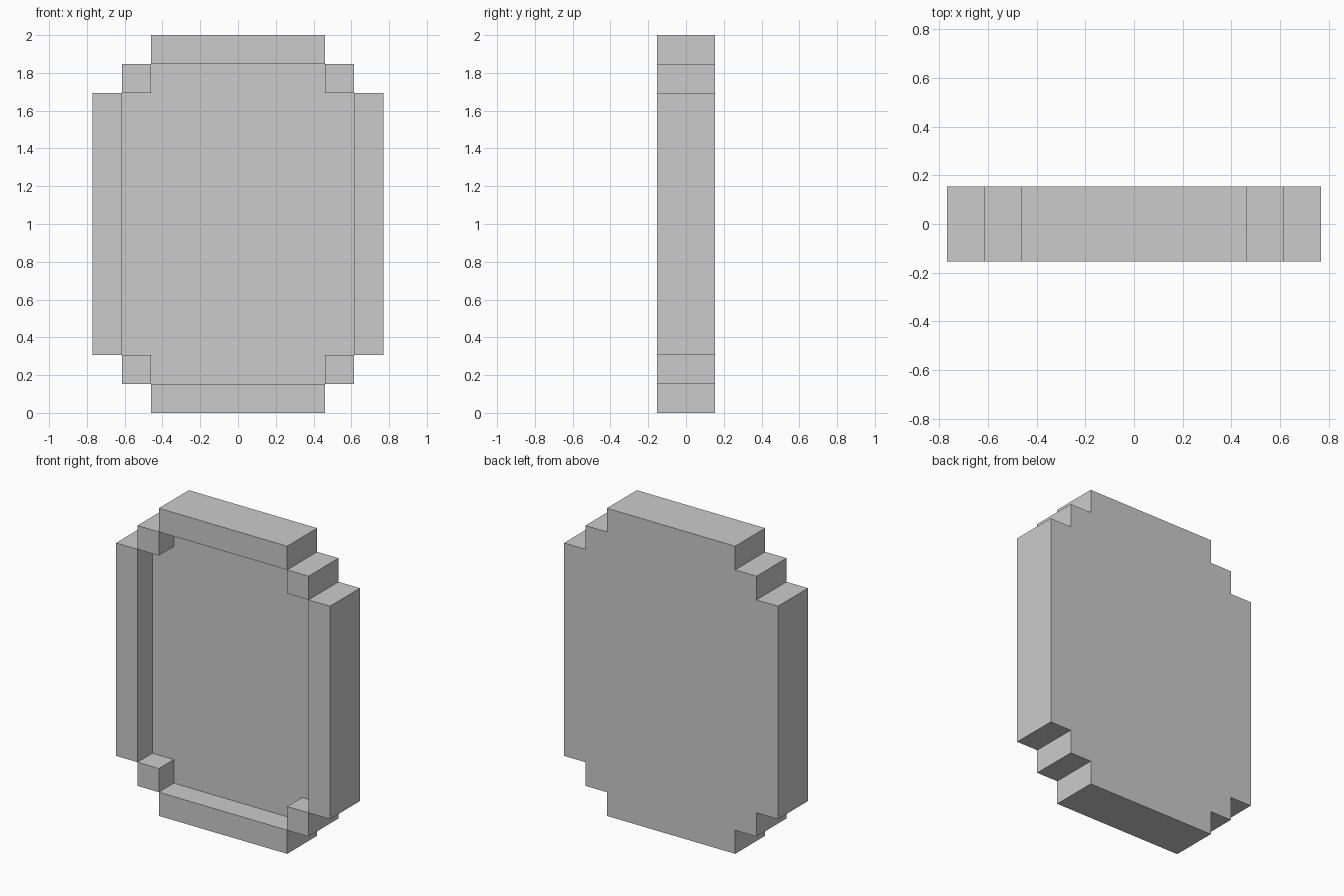
import bpy, bmesh

if "Cube" in bpy.data.objects:
    bpy.data.objects.remove(bpy.data.objects["Cube"])

U = 2 / 13          # one block unit; the shape is 10 wide, 13 tall, 2 deep

def outline(quadrant):
    """Mirror a quarter profile into a full counter-clockwise (x, z) loop."""
    half = quadrant + [(-x, z) for x, z in reversed(quadrant)]
    return half + [(-x, -z) for x, z in half]

bm = bmesh.new()

def face(points):
    bm.faces.new([bm.verts.new((x * U, y * U, (z + 6.5) * U)) for x, y, z in points])

def walls(loop, y0, y1, inward=False):
    for (ax, az), (bx, bz) in zip(loop, loop[1:] + loop[:1]):
        quad = [(ax, y0, az), (ax, y1, az), (bx, y1, bz), (bx, y0, bz)]
        face(quad[::-1] if inward else quad)

def rim_quad(x0, x1, z0, z1):
    face([(x0, -1, z0), (x1, -1, z0), (x1, -1, z1), (x0, -1, z1)])

outer = outline([(5, 4.5), (4, 4.5), (4, 5.5), (3, 5.5), (3, 6.5)])
inner = outline([(4, 4.5), (3, 4.5), (3, 5.5)])

# Outer sides and back
walls(outer, -1, 1)
face([(x, 1, z) for x, z in reversed(outer)])

# Recessed front panel and its inner walls
walls(inner, -1, 0, inward=True)
face([(x, 0, z) for x, z in inner])

# Front of the stepped rim
for s in (-1, 1):
    rim_quad(4.5 * s - 0.5, 4.5 * s + 0.5, -4.5, 4.5)
    rim_quad(-3, 3, 6 * s - 0.5, 6 * s + 0.5)
    for t in (-1, 1):
        rim_quad(3.5 * s - 0.5, 3.5 * s + 0.5, 5 * t - 0.5, 5 * t + 0.5)

bmesh.ops.remove_doubles(bm, verts=bm.verts[:], dist=1e-4)
mesh = bpy.data.meshes.new("stepped_frame_panel")
bm.to_mesh(mesh)
bm.free()
panel = bpy.data.objects.new("stepped_frame_panel", mesh)
bpy.context.collection.objects.link(panel)
